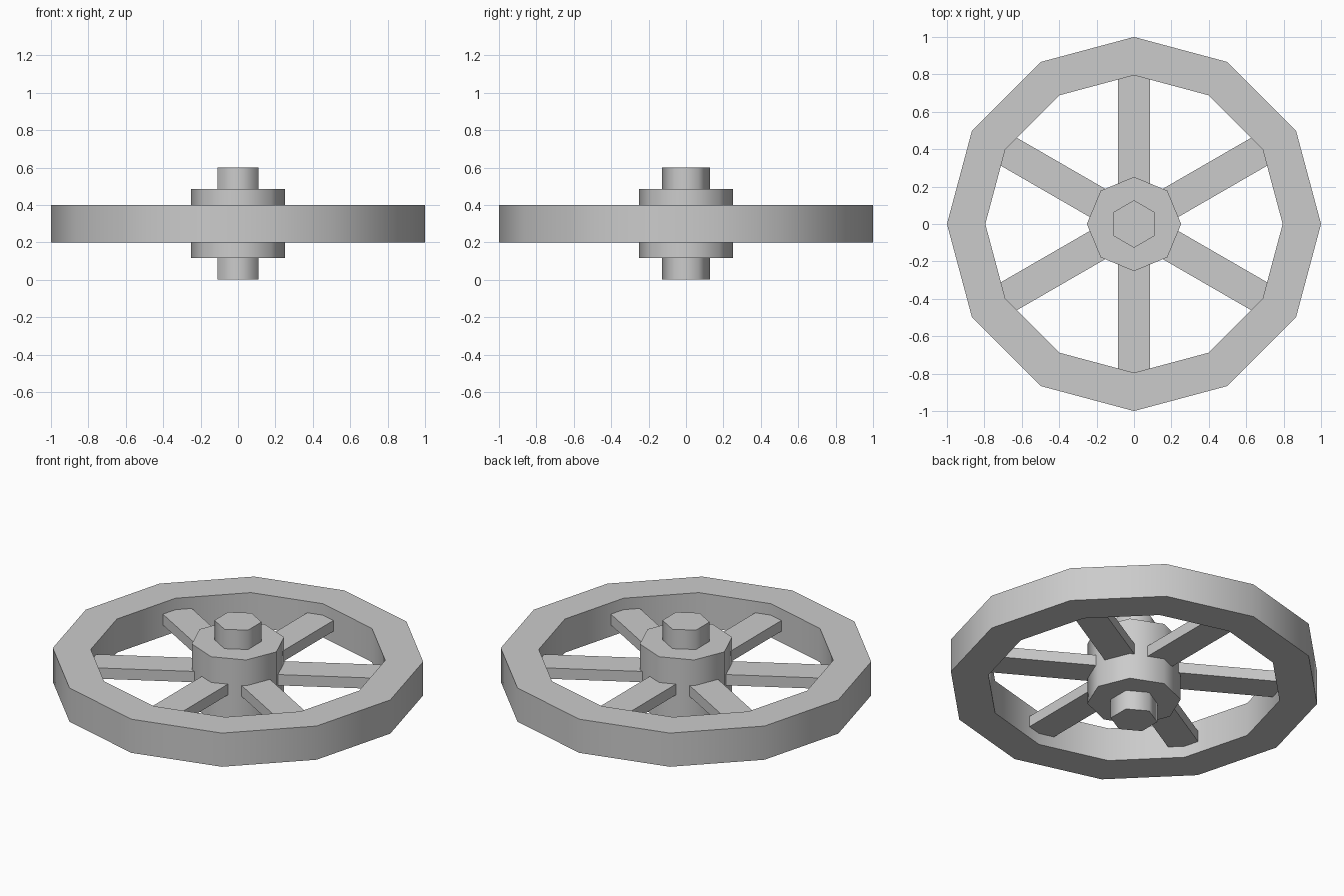
import bpy, bmesh
from math import cos, sin, pi, radians

if "Cube" in bpy.data.objects:
    bpy.data.objects.remove(bpy.data.objects["Cube"])

MID_Z = 0.3


def finish(name, bm, smooth):
    bmesh.ops.recalc_face_normals(bm, faces=bm.faces)
    mesh = bpy.data.meshes.new(name)
    bm.to_mesh(mesh)
    bm.free()
    obj = bpy.data.objects.new(name, mesh)
    bpy.context.collection.objects.link(obj)
    if smooth:
        bpy.ops.object.select_all(action='DESELECT')
        obj.select_set(True)
        bpy.context.view_layer.objects.active = obj
        bpy.ops.object.shade_smooth_by_angle(angle=radians(65))
    return obj


def prism(name, sides, radius, height, turn=0.0, inner=0.0):
    """Regular prism centred on MID_Z, hollow when an inner radius is given."""
    bm = bmesh.new()

    def ring(r, z):
        return [bm.verts.new((r * cos(turn + 2 * pi * i / sides),
                              r * sin(turn + 2 * pi * i / sides), z))
                for i in range(sides)]

    def bridge(a, b):
        for i in range(sides):
            j = (i + 1) % sides
            bm.faces.new((a[i], a[j], b[j], b[i]))

    low, high = MID_Z - height / 2, MID_Z + height / 2
    bottom, top = ring(radius, low), ring(radius, high)
    bridge(bottom, top)
    if inner:
        in_bottom, in_top = ring(inner, low), ring(inner, high)
        bridge(top, in_top)
        bridge(in_top, in_bottom)
        bridge(in_bottom, bottom)
    else:
        bm.faces.new(top)
        bm.faces.new(bottom)
    return finish(name, bm, True)


# Rim, hub and axle
prism("rim", 12, 1.0, 0.2, inner=0.795)
prism("hub", 8, 0.252, 0.37)
prism("axle", 6, 0.127, 0.6, turn=pi / 2)

# Three bars crossing through the hub make six spokes
for k in range(3):
    bm = bmesh.new()
    bmesh.ops.create_cube(bm, size=1.0)
    bmesh.ops.scale(bm, vec=(1.64, 0.172, 0.064), verts=bm.verts)
    bar = finish(f"spoke_pair_{k + 1}", bm, False)
    bar.location.z = MID_Z
    bar.rotation_euler.z = radians(30 + 60 * k)
